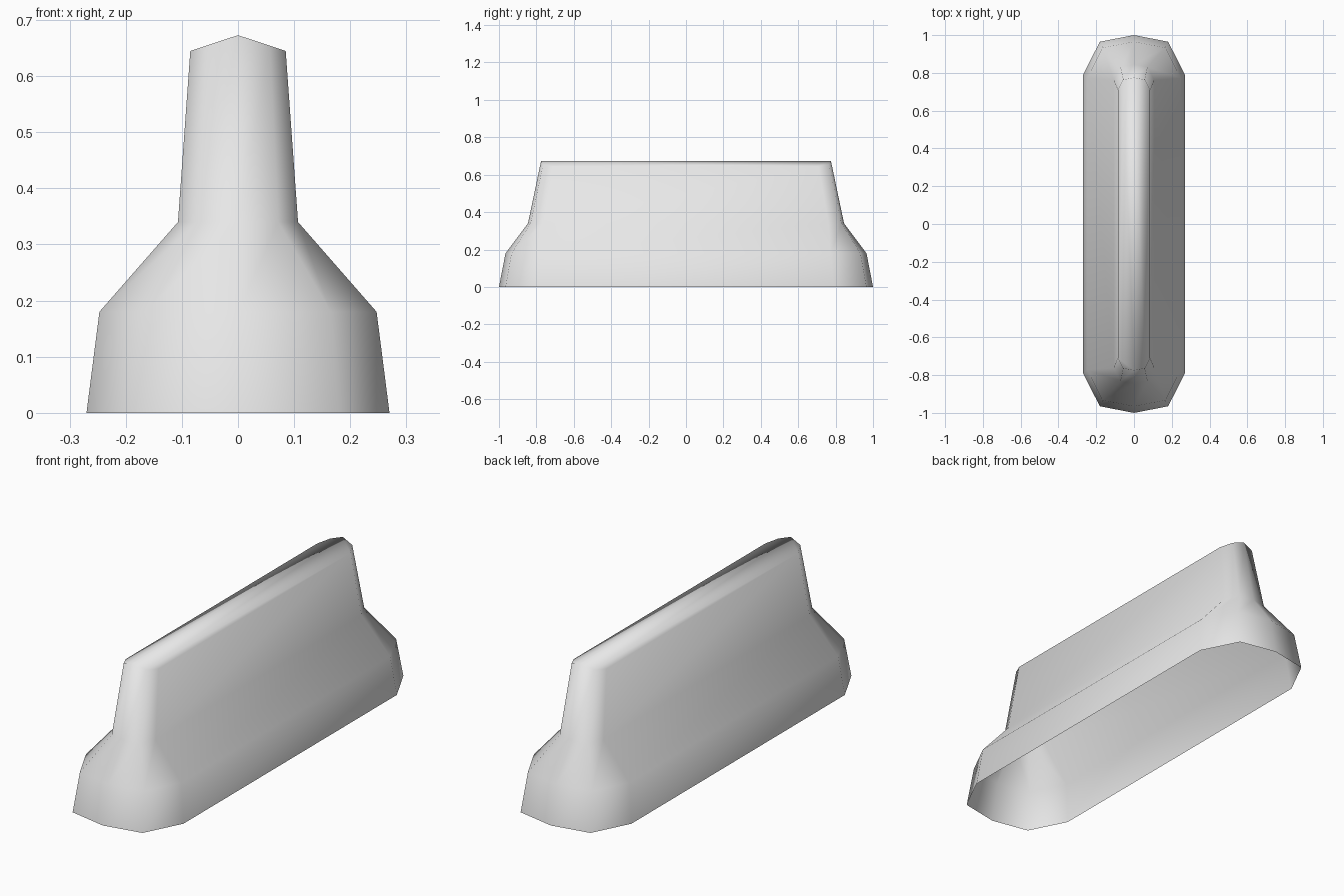
import bpy
import bmesh

cube = bpy.data.objects.get("Cube")
if cube:
    bpy.data.objects.remove(cube, do_unlink=True)

# Plain concrete colour
concrete = bpy.data.materials.new("concrete_grey")
concrete.use_nodes = True
grey = (0.8, 0.8, 0.8, 1)
concrete.diffuse_color = grey
concrete.node_tree.nodes["Principled BSDF"].inputs["Base Color"].default_value = grey


def outline(half_width, tip):
    """Long ten-sided outline with faceted, pointed ends."""
    side = (half_width, tip - 0.78 * half_width)
    corner = (0.67 * half_width, tip - 0.13 * half_width)
    quarter = [side, corner]
    back = quarter + [(0, tip)] + [(-x, y) for x, y in reversed(quarter)]
    return back + [(-x, -y) for x, y in back]


# Barrier levels: height, half width, end position, ridge rise
levels = [
    (0.0, 0.27, 1.0, 0.0),
    (0.18, 0.247, 0.965, 0.0),
    (0.34, 0.107, 0.845, 0.0),
    (0.645, 0.085, 0.775, 0.028),
]

bm = bmesh.new()
rings = []
for z, width, tip, rise in levels:
    rings.append([bm.verts.new((x, y, z + rise * (1 - abs(x) / width)))
                  for x, y in outline(width, tip)])

# Sloping walls, open underneath
for low, high in zip(rings, rings[1:]):
    for i in range(len(low)):
        j = (i + 1) % len(low)
        bm.faces.new((low[i], low[j], high[j], high[i]))

# Two roof slopes meeting on the ridge
top = rings[-1]
bm.faces.new(top[2:8])
bm.faces.new(top[7:] + top[:3])

mesh = bpy.data.meshes.new("road_barrier")
bm.to_mesh(mesh)
bm.free()
mesh.materials.append(concrete)
for face in mesh.polygons:
    face.use_smooth = True
barrier = bpy.data.objects.new("road_barrier", mesh)
bpy.context.collection.objects.link(barrier)
